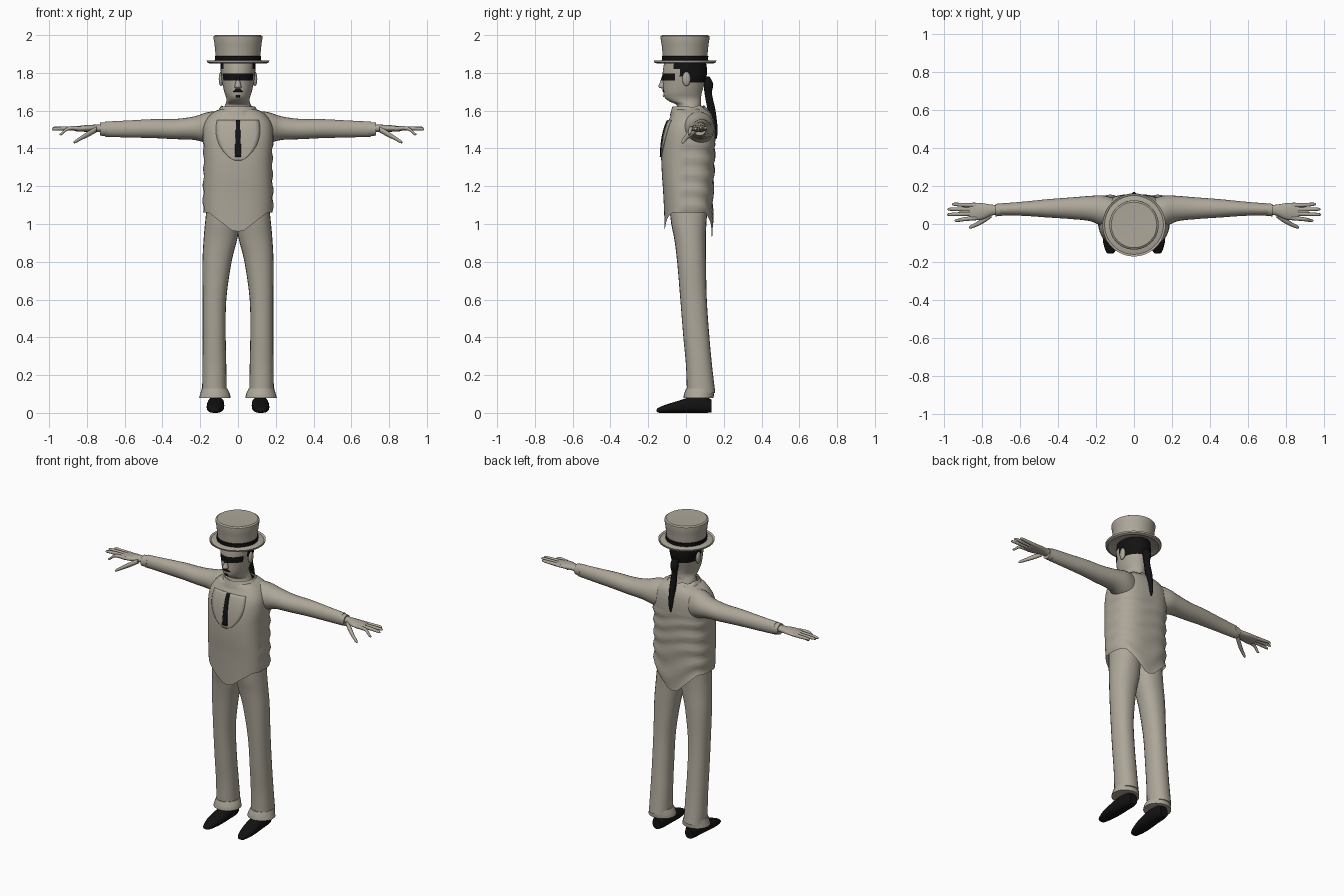
import bpy, bmesh, math
from mathutils import Vector
from mathutils.bvhtree import BVHTree

cube = bpy.data.objects.get("Cube")
if cube:
    bpy.data.objects.remove(cube, do_unlink=True)


def material(name, rgb):
    m = bpy.data.materials.new(name)
    m.use_nodes = True
    m.diffuse_color = (*rgb, 1)
    node = m.node_tree.nodes["Principled BSDF"]
    node.inputs["Base Color"].default_value = (*rgb, 1)
    node.inputs["Roughness"].default_value = 0.8
    return m


STONE = material("warm stone grey", (0.42, 0.385, 0.32))
BLACK = material("black", (0.006, 0.006, 0.006))


def finish(name, bm, mat, mirror=False, rule=None, angle=50):
    """Turn a bmesh into a smooth object; rule(center) picks black faces."""
    bmesh.ops.recalc_face_normals(bm, faces=bm.faces)
    mesh = bpy.data.meshes.new(name)
    bm.to_mesh(mesh)
    bm.free()
    ob = bpy.data.objects.new(name, mesh)
    bpy.context.collection.objects.link(ob)
    mesh.materials.append(mat)
    if rule:
        mesh.materials.append(BLACK)
        for p in mesh.polygons:
            p.material_index = int(rule(p.center))
    if mirror:
        ob.modifiers.new("Mirror", 'MIRROR')
    bpy.ops.object.select_all(action='DESELECT')
    ob.select_set(True)
    bpy.context.view_layer.objects.active = ob
    bpy.ops.object.shade_smooth_by_angle(angle=math.radians(angle))
    return ob


def refine(rows, steps):
    """Catmull-Rom rows between the key sections."""
    out = []
    for i in range(len(rows) - 1):
        p0, p1 = rows[max(i - 1, 0)], rows[i]
        p2, p3 = rows[i + 1], rows[min(i + 2, len(rows) - 1)]
        for s in range(steps):
            t = s / steps
            out.append([b + t / 2 * (c - a + t * (2*a - 5*b + 4*c - d + t * (3*b - 3*c + d - a)))
                        for a, b, c, d in zip(p0, p1, p2, p3)])
    return out + [rows[-1]]


def loft(name, axis, rows, mat, steps=4, sides=24, power=2, caps=True, warp=None, **kw):
    """Skin rounded sections; a row is (position, min a, max a, min b, max b)."""
    bm = bmesh.new()
    rings = []
    for t, a0, a1, b0, b1 in refine(rows, steps):
        ring = []
        for k in range(sides):
            ang = math.tau * k / sides
            c, s = math.cos(ang), math.sin(ang)
            a = (a0 + a1) / 2 + (a1 - a0) / 2 * math.copysign(abs(c) ** (2 / power), c)
            b = (b0 + b1) / 2 + (b1 - b0) / 2 * math.copysign(abs(s) ** (2 / power), s)
            co = Vector({'x': (t, a, b), 'y': (a, t, b), 'z': (a, b, t)}[axis])
            ring.append(bm.verts.new(warp(co) if warp else co))
        rings.append(ring)
    for lo, hi in zip(rings, rings[1:]):
        for k in range(sides):
            n = (k + 1) % sides
            bm.faces.new((lo[k], lo[n], hi[n], hi[k]))
    if caps:
        bm.faces.new(rings[0])
        bm.faces.new(rings[-1])
    return finish(name, bm, mat, **kw)


def lathe(name, profile, mat, y=-0.005):
    rows = [(z, -r, r, y - r, y + r) for r, z in profile]
    return loft(name, 'z', rows, mat, steps=1, sides=48, angle=35)


def ball(name, center, size, mat, **kw):
    bm = bmesh.new()
    bmesh.ops.create_uvsphere(bm, u_segments=16, v_segments=10, radius=1)
    for v in bm.verts:
        v.co = Vector(center) + v.co * Vector(size)
    return finish(name, bm, mat, **kw)


def tube(name, points, mat, **kw):
    """Tapered finger along x; a point is (x, y, z, radius)."""
    rows = [(x, y - r, y + r, z - r, z + r) for x, y, z, r in points]
    return loft(name, 'x', rows, mat, steps=3, sides=10, **kw)


def plate(name, target, z0, z1, half, mat, lift=0.004, cols=10, rows=16):
    """Thin panel laid on the front of target, half(z) wide to each side."""
    mesh = target.data
    tree = BVHTree.FromPolygons([v.co for v in mesh.vertices], [p.vertices for p in mesh.polygons])
    bm = bmesh.new()
    grid = []
    for j in range(rows + 1):
        z = z0 + (z1 - z0) * j / rows
        line = []
        for i in range(cols + 1):
            x = (2 * i / cols - 1) * half(j / rows)
            hit = tree.ray_cast(Vector((x, -1, z)), Vector((0, 1, 0)))[0]
            line.append(bm.verts.new((x, hit.y - lift, z)))
        grid.append(line)
    for lo, hi in zip(grid, grid[1:]):
        for i in range(cols):
            bm.faces.new((lo[i], lo[i + 1], hi[i + 1], hi[i]))
    ob = finish(name, bm, mat)
    if mesh.polygons:
        solid = ob.modifiers.new("Thickness", 'SOLIDIFY')
        solid.thickness = lift
        solid.offset = 0 if lift < 0.003 else -1
    return ob


# Top hat
lathe("hat_brim", [(.12, 1.862), (.15, 1.85), (.164, 1.856), (.166, 1.866), (.155, 1.86), (.12, 1.868)], STONE)
lathe("hat_crown", [(.117, 1.862), (.119, 1.9), (.124, 1.95), (.13, 1.985), (.129, 1.994), (.12, 2), (.06, 1.998)], STONE)
lathe("hat_band", [(.118, 1.863), (.122, 1.866), (.123, 1.888), (.118, 1.891)], BLACK)


# Head and neck, with painted mask and hair
def face_paint(c):
    mask = 1.757 < c.z < 1.797 and c.y < -.055
    hair = c.z > 1.75 and c.y > .02 or c.z > 1.785 and c.y > -.03 or c.z > 1.82 and c.y > -.065
    return mask or hair


head = loft("head", 'z', [
    (1.56, -.1, .1, -.06, .09), (1.6, -.08, .08, -.055, .088), (1.63, -.068, .068, -.05, .08),
    (1.65, -.062, .062, -.09, .08), (1.67, -.063, .063, -.113, .08), (1.7, -.073, .073, -.12, .085),
    (1.75, -.084, .084, -.122, .1), (1.79, -.09, .09, -.124, .11), (1.83, -.092, .092, -.12, .11),
    (1.88, -.09, .09, -.11, .1)], STONE, steps=5, sides=56, rule=face_paint)
loft("nose", 'z', [(1.718, -.012, .012, -.13, -.11), (1.727, -.018, .018, -.147, -.11),
     (1.75, -.012, .012, -.138, -.11), (1.785, -.008, .008, -.126, -.11)], STONE, sides=14,
     rule=lambda c: c.z > 1.757)
plate("moustache", head, 1.7, 1.714, lambda t: .026 - .014 * t, BLACK, lift=.003, rows=3)
plate("goatee", head, 1.672, 1.684, lambda t: .009, BLACK, lift=.003, rows=3, cols=4)
ball("ear", (.09, .002, 1.768), (.012, .022, .038), STONE, mirror=True)
loft("ponytail", 'z', [(1.45, -.004, .004, .154, .162), (1.5, -.014, .014, .142, .168),
     (1.6, -.02, .02, .115, .157), (1.69, -.017, .017, .098, .138), (1.74, -.024, .024, .092, .145),
     (1.78, -.018, .018, .085, .125)], BLACK, sides=14)


# Waistcoat with pointed hem and soft creases
def drape(co):
    low = max(0, 1 - (co.z - 1.06) / .14)
    drop = (.1 if co.y < 0 else .13) * max(0, 1 - max(abs(co.x) - .025, 0) / .13)
    crease = .004 * math.sin(co.z * 75 + 2 * math.sin(co.x * 14)) * (co.z < 1.42)
    if co.y > -.03:
        co = Vector((co.x * (1 + crease * 5), co.y + crease, co.z))
    return co - Vector((0, 0, low * drop))


torso = loft("waistcoat", 'z', [
    (1.06, -.185, .185, -.112, .14), (1.15, -.186, .186, -.118, .143), (1.25, -.183, .183, -.127, .148),
    (1.36, -.182, .182, -.13, .152), (1.45, -.187, .187, -.122, .155), (1.52, -.182, .182, -.105, .152),
    (1.57, -.155, .155, -.082, .14), (1.6, -.115, .115, -.07, .118), (1.61, -.08, .08, -.05, .09)],
    STONE, steps=5, sides=64, power=2.7, caps=False, warp=drape)
loft("collar", 'z', [(1.575, -.125, .125, -.085, .14), (1.595, -.112, .112, -.08, .125),
     (1.622, -.088, .088, -.072, .1)], STONE, caps=False, sides=32,
     warp=lambda c: c + Vector((0, 0, .006 * math.sin(c.x * 120))) if c.y > .03 else c)
plate("shirt_front", torso, 1.335, 1.55, lambda t: .012 + .105 * math.sin(1.9 * t ** .7), STONE, lift=.003)
plate("tie", torso, 1.355, 1.55, lambda t: .017 - .007 * t, BLACK, lift=.009, cols=4)

# Sleeves, cuffs and hands
loft("sleeve", 'x', [(.08, .0, .13, 1.4, 1.6), (.16, -.012, .15, 1.425, 1.592), (.23, .015, .148, 1.445, 1.57),
     (.33, .026, .14, 1.449, 1.556), (.45, .034, .131, 1.455, 1.555), (.58, .043, .118, 1.458, 1.548),
     (.705, .046, .108, 1.462, 1.542)], STONE, mirror=True)
loft("shirt_cuff", 'x', [(.69, .044, .11, 1.464, 1.54), (.73, .04, .106, 1.468, 1.536)], STONE, steps=1, mirror=True)
loft("palm", 'x', [(.7, .05, .1, 1.482, 1.528), (.75, .045, .102, 1.488, 1.526), (.8, .024, .11, 1.488, 1.524),
     (.85, .02, .112, 1.49, 1.518), (.87, .026, .108, 1.495, 1.514)], STONE, mirror=True)
for finger, y0, y1, tip, z in [("index", .032, .018, .945, 1.475), ("middle", .054, .05, .985, 1.5),
                               ("ring", .077, .078, .983, 1.505), ("little", .098, .104, .96, 1.505)]:
    tube(finger + "_finger", [(.83, y0, 1.505, .012), ((.85 + tip) / 2, (y0 + y1) / 2, 1.506, .0105),
         (tip - .012, y1, z + .003, .008), (tip, y1, z, .003)], STONE, mirror=True)
tube("thumb", [(.75, .05, 1.5, .016), (.79, .022, 1.478, .016), (.83, -.002, 1.455, .012),
     (.862, -.016, 1.436, .009), (.87, -.018, 1.432, .003)], STONE, mirror=True)

# Trousers, turn-ups and shoes
loft("trouser_leg", 'z', [(.105, .06, .19, .005, .155), (.25, .062, .188, .0, .138), (.4, .065, .187, -.014, .124),
     (.6, .062, .187, -.03, .11), (.8, .034, .188, -.047, .106), (.92, .004, .182, -.062, .105),
     (1, -.005, .175, -.078, .108), (1.1, -.01, .165, -.09, .115)], STONE, power=2.2, mirror=True)
loft("turn_up", 'z', [(.078, .038, .206, -.014, .146), (.1, .043, .2, -.01, .148), (.128, .056, .192, .0, .15)],
     STONE, mirror=True)
loft("shoe", 'y', [(-.156, .112, .138, .008, .016), (-.145, .1, .148, .001, .028), (-.1, .084, .162, .0, .046),
     (-.04, .074, .166, .0, .064), (.03, .073, .162, .0, .085), (.1, .076, .156, .0, .085),
     (.135, .088, .146, .002, .07)], BLACK, power=2.4, mirror=True)
